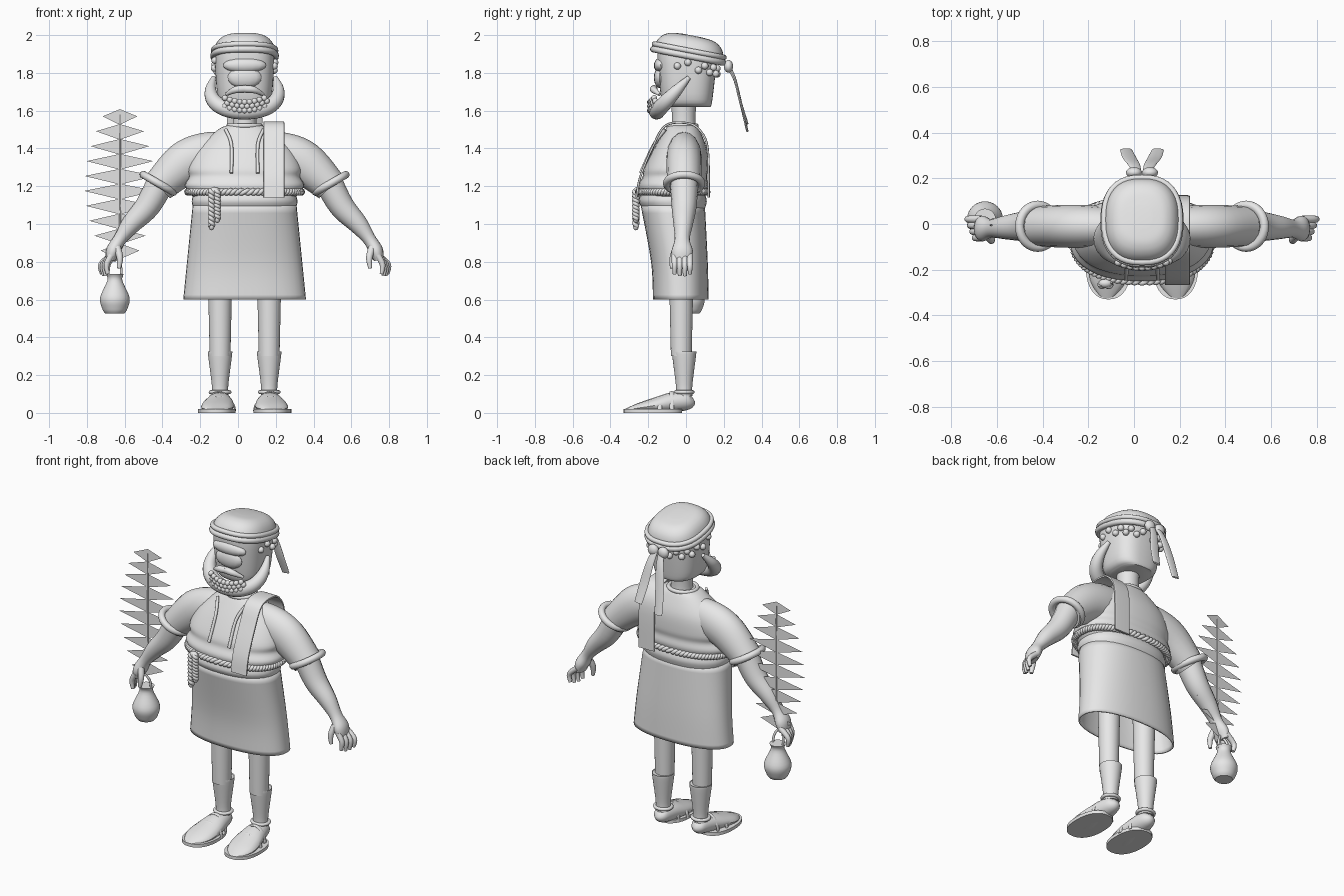
import bpy, bmesh, math
from math import sin, cos, pi
from mathutils import Vector, Matrix

cube = bpy.data.objects.get("Cube")
if cube:
    bpy.data.objects.remove(cube, do_unlink=True)

GREY = (.8, .8, .8, 1)
material = bpy.data.materials.new("plain_grey")
material.use_nodes = True
material.diffuse_color = GREY
material.node_tree.nodes["Principled BSDF"].inputs["Base Color"].default_value = GREY

MIDDLE = .035
X, Y, Z = Matrix.Identity(3)
SIDES = (("left", 1), ("right", -1))


def finish(name, bm, smooth=True):
    bmesh.ops.recalc_face_normals(bm, faces=bm.faces)
    mesh = bpy.data.meshes.new(name)
    bm.to_mesh(mesh)
    bm.free()
    mesh.materials.append(material)
    part = bpy.data.objects.new(name, mesh)
    bpy.context.collection.objects.link(part)
    if smooth:
        bpy.ops.object.select_all(action='DESELECT')
        part.select_set(True)
        bpy.context.view_layer.objects.active = part
        bpy.ops.object.shade_smooth_by_angle(angle=math.radians(45))
    return part


def spline(rows, steps=5):
    """Smooth curve through rows of any length."""
    rows = [Vector(row) for row in rows]
    padded = [rows[0]] + rows + [rows[-1]]
    result = []
    for before, start, end, after in zip(padded, padded[1:], padded[2:], padded[3:]):
        into, away = (end - before) / 2, (after - start) / 2
        for step in range(steps):
            t = step / steps
            ease = t * t * (3 - 2 * t)
            result.append(start.lerp(end, ease) + into * t * (1 - t) ** 2 - away * t * t * (1 - t))
    return result + [rows[-1]]


def oval(width, depth, count, power=2):
    """Points of a superellipse with the given half sizes."""
    def axis(value, size):
        return math.copysign(abs(value) ** (2 / power), value) * size
    turns = [2 * pi * k / count for k in range(count)]
    return [(axis(cos(t), width), axis(sin(t), depth)) for t in turns]


def skin(name, rings, closed=False, caps=True):
    bm = bmesh.new()
    loops = [[bm.verts.new(point) for point in ring] for ring in rings]
    pairs = list(zip(loops, loops[1:]))
    if closed:
        pairs.append((loops[-1], loops[0]))
    elif caps:
        bm.faces.new(loops[0])
        bm.faces.new(loops[-1])
    for low, high in pairs:
        for k in range(len(low)):
            bm.faces.new((low[k - 1], low[k], high[k], high[k - 1]))
    return finish(name, bm)


def loft(name, rows, x=MIDDLE, power=2.3, caps=True):
    """Stack of ovals; each row is height, half width, front and back."""
    rings = []
    for z, width, front, back in spline(rows):
        outline = oval(width, (back - front) / 2, 40, power)
        rings.append([(x + across, (front + back) / 2 + along, z) for across, along in outline])
    return skin(name, rings, caps=caps)


def turned(name, x, y, rows):
    """Round upright part; each row is height and radius."""
    return loft(name, [(z, r, y - r, y + r) for z, r in rows], x, power=2)


def frames(points, reference, closed):
    last = len(points) - 1
    for k, point in enumerate(points):
        ahead = points[(k + 1) % len(points)] if closed else points[min(k + 1, last)]
        behind = points[k - 1] if closed else points[max(k - 1, 0)]
        forward = (ahead - behind).normalized()
        side = forward.cross(reference).normalized()
        yield point, side, side.cross(forward)


def sweep(name, points, radii, reference=Y, closed=False, power=2):
    """Tube; each radius is a number or a pair (across, along reference)."""
    radii = radii if isinstance(radii, list) else [radii] * len(points)
    pairs = [Vector(r if isinstance(r, tuple) else (r, r)) for r in radii]
    if not closed:
        points, pairs = spline(points), spline(pairs)
    rings = [[point + side * a + up * b for a, b in oval(r.x, r.y, 16, power)]
             for (point, side, up), r in zip(frames(points, reference, closed), pairs)]
    return skin(name, rings, closed)


def hoop(name, place, width, depth, radius, power=2):
    path = [Vector((a, b, 0)) for a, b in oval(width, depth, 40, power)]
    sweep(name, path, radius, Z, closed=True, power=2).matrix_world = place


def twisted(name, points, reference, spin, closed=False):
    """Rope of two strands winding round a path."""
    for strand in (0, pi):
        path = [point + (side * cos(spin * k + strand) + up * sin(spin * k + strand)) * .009
                for k, (point, side, up) in enumerate(frames(points, reference, closed))]
        sweep(name, path, .011, reference, closed)


def balls(name, places, size):
    bm = bmesh.new()
    for place in places:
        matrix = Matrix.Translation(place) @ Matrix.Diagonal((*size, 1))
        bmesh.ops.create_uvsphere(bm, u_segments=16, v_segments=10, radius=1, matrix=matrix)
    finish(name, bm)


def centred(x, y, z):
    return Vector((MIDDLE + x, y, z))


# Skirt, waist roll and tunic
skirt = loft("skirt", [(.6, .325, -.175, .12), (.8, .305, -.185, .115), (1.1, .275, -.24, .1)], caps=False)
skirt.modifiers.new("thickness", 'SOLIDIFY').thickness = .01
loft("waist_roll", [(1.08, .27, -.23, .1), (1.12, .28, -.25, .11), (1.16, .27, -.24, .1)])
loft("tunic", [(1.14, .27, -.23, .09), (1.2, .315, -.25, .115), (1.25, .295, -.23, .11), (1.3, .3, -.22, .117),
               (1.4, .25, -.17, .11), (1.5, .14, -.11, .07), (1.525, .08, -.09, .05)])
hoop("collar", Matrix.Translation(centred(0, -.02, 1.52)), .085, .075, .012)

# Twisted waist rope with hanging ends
COUNT = 400
waist = [centred(a, b - .07, 1.17) for a, b in oval(.3, .18, COUNT, 2.3)]
twisted("waist_rope", waist, Z, 2 * pi * 40 / COUNT, closed=True)
for x, length in ((-.14, .2), (-.11, .16)):
    hanging = [Vector((x, -.265, 1.18 - length * k / 30)) for k in range(30)]
    twisted("rope_end", hanging, Y, .9)
    balls("rope_tip", [hanging[-1]], (.015, .015, .02))
balls("rope_knot", [(-.125, -.26, 1.175)], (.03, .02, .02))

# Sash over the left shoulder
sash = ((-.262, 1.14), (-.242, 1.25), (-.18, 1.4), (-.11, 1.52), (0, 1.535), (.07, 1.5), (.115, 1.4), (.12, 1.14))
sweep("shoulder_sash", [(.19, y, z) for y, z in sash], (.006, .055), X, power=6)

for side, s in SIDES:
    def out(x, y, z):
        return centred(s * x, y, z)

    # Neck opening cord
    sweep("neck_cord", [out(.1, -.11, 1.5), out(.07, -.17, 1.42), out(.07, -.24, 1.27)], .009, X)

    # Sleeve with rolled cuff
    sweep(side + "_sleeve", [out(.06, -.01, 1.4), out(.2, -.01, 1.37), out(.32, -.01, 1.32), out(.455, -.01, 1.2)],
          [(.09, .07), (.115, .09), (.115, .094), .088])
    lean = Matrix.Rotation(-s * pi / 6, 4, 'Y')
    hoop(side + "_cuff", Matrix.Translation(out(.456, -.01, 1.215)) @ lean, .092, .092, .02)

    # Forearm and hand
    sweep(side + "_forearm", [out(.43, -.01, 1.25), out(.51, -.01, 1.1), out(.6, -.015, 1), out(.66, -.02, .92),
                              out(.695, -.02, .86), out(.71, -.02, .81)],
          [.075, .067, .052, (.035, .04), (.038, .056), (.026, .05)])
    for k in range(4):
        y, bend = k * .027 - .06, k * .01
        tip = .72 + .01 * abs(k - 1.5)
        sweep(side + "_finger", [out(.705, y, .835), out(.73 + bend, y, .785), out(.725 + bend, y, tip)],
              [.017, .015, .01])
    sweep(side + "_thumb", [out(.675, -.05, .875), out(.66, -.07, .82), out(.665, -.075, .765)], [.02, .017, .01])

    # Leg, sock and shoe
    leg = out(.13, 0, 0).x
    turned(side + "_leg", leg, -.025, [(.3, .055), (.75, .065)])
    turned(side + "_sock", leg, -.01, [(.09, .044), (.15, .044), (.31, .064), (.32, .062)])
    hoop(side + "_ankle_band", Matrix.Translation((leg, -.01, .11)), .05, .045, .01)
    loft(side + "_sole", [(0, .1, -.33, -.02), (.02, .1, -.33, -.02)], out(.147, 0, 0).x)
    sweep(side + "_shoe", [out(.13, .038, .075), out(.13, .015, .065), out(.133, -.07, .056), out(.14, -.16, .04),
                           out(.15, -.25, .026), out(.155, -.325, .014)],
          [.015, .045, (.053, .068), (.042, .085), (.026, .078), (.006, .025)], X)
    for y, height, width in ((-.075, .1, .07), (-.14, .075, .087)):
        arch = [out(.137 + width * cos(pi * k / 8), y, .01 + height * sin(pi * k / 8)) for k in range(9)]
        sweep(side + "_shoe_strap", arch, (.005, .012))

    # Half of the moustache
    sweep(side + "_moustache", [out(0, -.17, 1.715), out(.05, -.17, 1.71), out(.1, -.14, 1.685)], [.02, .018, .008])

    # Ribbon tail behind the cap
    sweep(side + "_ribbon_tail", [out(.02, .225, 1.835), out(.035, .26, 1.76), out(.055, .29, 1.64),
                                  out(.07, .325, 1.51 + .02 * s)],
          [(.012, .018), (.008, .026), (.007, .03), (.006, .026)], X)

# Neck, head and face
turned("neck", MIDDLE, -.012, [(1.48, .07), (1.55, .062), (1.7, .07)])
loft("head", [(1.62, .1, -.1, .13), (1.66, .14, -.13, .14), (1.85, .157, -.15, .16), (1.93, .15, -.15, .15)], power=2.8)
balls("brow", [centred(0, -.135, 1.84)], (.115, .035, .04))
balls("nose", [centred(0, -.14, 1.775)], (.09, .03, .055))

# Beard sweeping from ear to ear
spread = [k / 6 for k in range(-6, 7)]
sweep("beard", [centred(.18 * sin(2 * u), .17 * u * u - .155, 1.595 + .18 * u * u) for u in spread],
      [.042 - .03 * u ** 4 for u in spread])

# Curls on the chin and around the back of the head
curls = [(k * .026 + row % 2 * .013, row) for row in range(3) for k in range(-4, 5)]
balls("chin_curls", [centred(x, 2 * x * x - .19, 1.645 - row * .022 + 2 * x * x) for x, row in curls], (.016,) * 3)
behind = [(a, b) for a, b in oval(.16, .155, 26, 2.8) if b > -.08]
balls("hair_curls", [centred(a, b + .01, 1.855 - b / 5 - k % 2 * .03) for k, (a, b) in enumerate(behind)], (.019,) * 3)

# Tilted cap with rolled brim
tilt = Matrix.Translation((0, .012, 1.89)) @ Matrix.Rotation(-.19, 4, 'X')
dome = [(sin(a) * .11, cos(a) ** .5) for a in [k / 4 for k in range(7)]]
loft("cap", [(z, .165 * r, -.188 * r, .188 * r) for z, r in dome], power=2.5).matrix_world = tilt
for height, radius in ((0, .017), (.028, .014)):
    hoop("cap_brim", tilt @ Matrix.Translation((MIDDLE, 0, height)), .165, .188, radius, power=2.5)
balls("ribbon_knot", [centred(s * .035, .225, 1.835) for side, s in SIDES], (.035, .024, .034))

# Jug hanging from the right hand
jug = Vector((-.652, .02, .72))
turned("jug", jug.x, jug.y, [(.525, .05), (.55, .066), (.61, .078), (.7, .04), (.735, .047)])
for side, s in SIDES:
    sweep(side + "_jug_cord", [jug + X * s * .035, jug + Vector((s * .03, -.01, .06)), jug + Vector((0, -.03, .11))], .007)

# Palm frond: stem with paired flat leaves
stem = Vector((-.625, -.005, 0))
sweep("frond_stem", [stem + Z * .8 - X * .03, stem + Z, stem + Z * 1.58], [.006, .005, .003])
bm = bmesh.new()
for k in range(10):
    middle = stem + Z * (1.57 - .079 * k)
    reach = .19 * sin(.5 + .23 * k)
    for side, s in SIDES:
        tip = middle + X * s * reach + Y * s * .012
        bm.faces.new([bm.verts.new(point) for point in (middle + Z * .038, tip, middle - Z * .045)])
finish("frond_leaves", bm, smooth=False)
